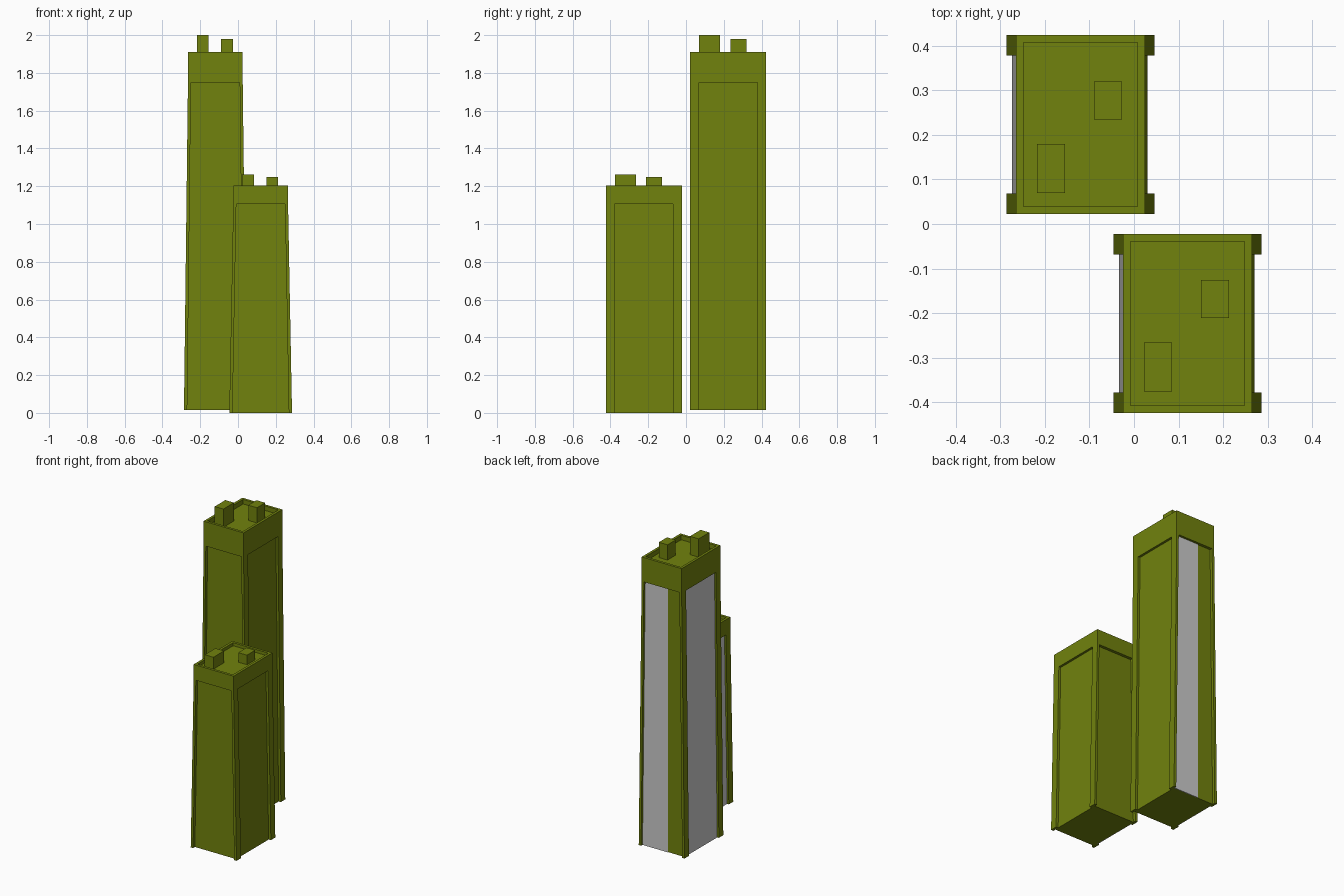
import bpy, bmesh

if "Cube" in bpy.data.objects:
    bpy.data.objects.remove(bpy.data.objects["Cube"])


def material(name, rgb):
    m = bpy.data.materials.new(name)
    m.diffuse_color = (*rgb, 1)
    m.use_nodes = True
    m.node_tree.nodes["Principled BSDF"].inputs["Base Color"].default_value = m.diffuse_color
    return m


OLIVE = material("olive", (0.165, 0.223, 0.004))
GREY = material("light_grey", (0.6, 0.6, 0.6))


def block(name, low_x, top_x, y, z, mat=OLIVE, recess=0):
    """Box whose x range may change from bottom to top; recess sinks the roof inside a rim."""
    bm = bmesh.new()
    rings = []
    for (x0, x1), h in ((low_x, z[0]), (top_x, z[1])):
        rings.append([bm.verts.new((px, py, h)) for px, py in
                      ((x0, y[0]), (x1, y[0]), (x1, y[1]), (x0, y[1]))])
    low, top = rings
    bm.faces.new(low[::-1])
    roof = bm.faces.new(top)
    for i in range(4):
        j = (i + 1) % 4
        bm.faces.new((low[i], low[j], top[j], top[i]))
    bm.normal_update()
    if recess:
        bmesh.ops.inset_region(bm, faces=[roof], thickness=0.017, use_even_offset=True)
        sunk = bmesh.ops.extrude_discrete_faces(bm, faces=[roof])["faces"]
        for v in sunk[0].verts:
            v.co.z -= recess
    bmesh.ops.recalc_face_normals(bm, faces=bm.faces)
    me = bpy.data.meshes.new(name)
    bm.to_mesh(me)
    bm.free()
    me.materials.append(mat)
    ob = bpy.data.objects.new(name, me)
    bpy.context.collection.objects.link(ob)
    return ob


def tower(name, cx, cy, base, wall_top, crown_top, recess, box_tops, back_panel):
    def part(label, low_x, top_x, y, z, **kw):
        block(f"{name}_{label}",
              [cx + v for v in low_x], [cx + v for v in top_x],
              [cy + v for v in y], z, **kw)

    shaft = (base, wall_top)
    # tapered recessed shaft
    part("shaft", (-0.150, 0.150), (-0.130, 0.130), (-0.182, 0.182), shaft)
    # crown with parapet rim
    part("crown", (-0.145, 0.145), (-0.145, 0.145), (-0.201, 0.201),
         (wall_top, crown_top), recess=recess)
    # leaning corner pillars
    for sx in (-1, 1):
        for sy in (-1, 1):
            part("corner_pillar",
                 sorted((sx * 0.149, sx * 0.166)), sorted((sx * 0.129, sx * 0.145)),
                 sorted((sy * 0.155, sy * 0.201)), shaft)
    # grey wall plates
    part("left_plate", (-0.154, -0.149), (-0.134, -0.129), (-0.156, 0.156), shaft, mat=GREY)
    if back_panel:
        part("back_plate", (-0.034, 0.150), (-0.034, 0.130), (0.181, 0.186), shaft, mat=GREY)
    # rooftop boxes
    floor = crown_top - recess - 0.002
    for x, y, h in (((-0.098, -0.035), (-0.153, -0.043), box_tops[0]),
                    ((0.030, 0.093), (0.012, 0.097), box_tops[1])):
        part("roof_box", x, x, y, (floor, h))


tower("tall_tower", -0.12, 0.223, 0.015, 1.75, 1.91, 0.03, (2.0, 1.98), True)
tower("short_tower", 0.12, -0.223, 0.0, 1.105, 1.205, 0.02, (1.263, 1.248), False)
